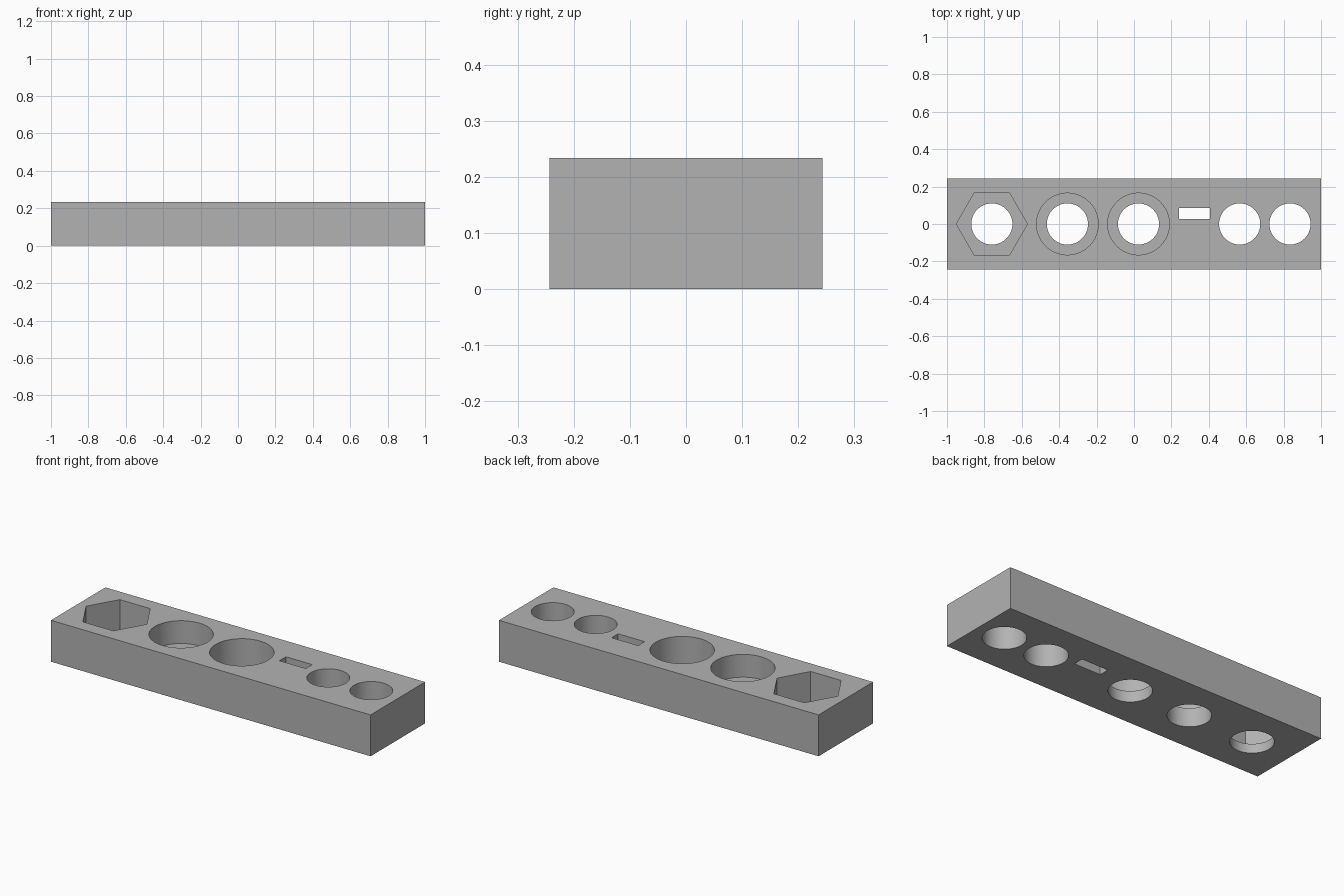
import bpy

cube = bpy.data.objects.get("Cube")
if cube:
    bpy.data.objects.remove(cube, do_unlink=True)

HEIGHT = 0.234
WIDTH = 0.487
HOLE_R = 0.11
BORE_R = 0.165

grey = bpy.data.materials.new("plain_grey")
grey.use_nodes = True
colour = (0.45, 0.45, 0.45, 1)
grey.diffuse_color = colour
grey.node_tree.nodes["Principled BSDF"].inputs["Base Color"].default_value = colour


def box(name, size, location):
    bpy.ops.mesh.primitive_cube_add(size=1, location=location)
    ob = bpy.context.object
    ob.name = name
    ob.scale = size
    bpy.ops.object.transform_apply(location=False, rotation=False, scale=True)
    ob.data.materials.append(grey)
    return ob


def prism(name, x, radius, bottom, sides=64):
    """Upright cutter from the given height to above the block."""
    top = HEIGHT + 0.1
    bpy.ops.mesh.primitive_cylinder_add(vertices=sides, radius=radius, depth=top - bottom,
                                        location=(x, 0, (top + bottom) / 2))
    ob = bpy.context.object
    ob.name = name
    if sides == 6:  # corners point along x
        ob.rotation_euler.z = 0.5235988
    ob.data.materials.append(grey)
    return ob


def cut(target, cutter):
    cutter.hide_render = True
    mod = target.modifiers.new(cutter.name, "BOOLEAN")
    mod.operation = "DIFFERENCE"
    mod.solver = "EXACT"
    mod.object = cutter
    bpy.context.view_layer.objects.active = target
    bpy.ops.object.modifier_apply(modifier=mod.name)
    bpy.data.objects.remove(cutter, do_unlink=True)


# Main block
block = box("holder_block", (2, WIDTH, HEIGHT), (0, 0, HEIGHT / 2))

# Wide pockets: hexagonal one, then two round ones of different depth
cut(block, prism("hex_pocket", -0.76, 0.19, 0.052, sides=6))
cut(block, prism("shallow_pocket", -0.356, BORE_R, 0.105))
cut(block, prism("deep_pocket", 0.024, BORE_R, 0.062))

# Round holes right through
for x in (-0.76, -0.356, 0.024, 0.565, 0.834):
    cut(block, prism("through_hole", x, HOLE_R, -0.1))

# Narrow slot right through
cut(block, box("slot", (0.165, 0.058, 1), (0.323, 0.056, 0)))

# Smooth round walls with sharp rims
bpy.ops.object.select_all(action="DESELECT")
block.select_set(True)
bpy.context.view_layer.objects.active = block
bpy.ops.object.shade_smooth_by_angle(angle=0.52)
